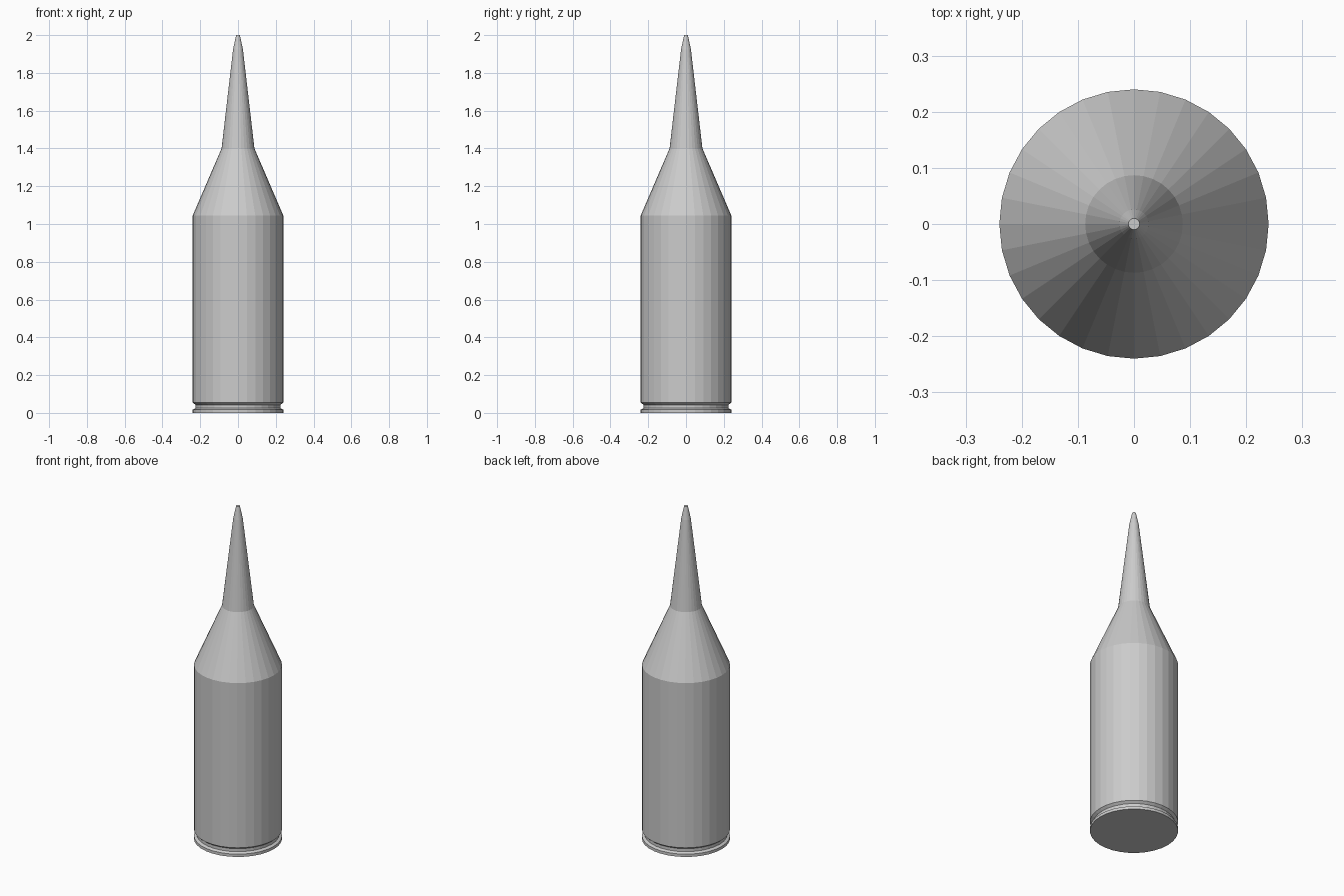
import bpy, bmesh, math

if "Cube" in bpy.data.objects:
    bpy.data.objects.remove(bpy.data.objects["Cube"])

SIDES = 32


def lathe(name, profile, cap_bottom=False, cap_top=False):
    """Revolve (radius, height) points around z with flat facets."""
    bm = bmesh.new()
    rings = []
    for r, z in profile:
        rings.append([bm.verts.new((r * math.cos(2 * math.pi * i / SIDES),
                                    r * math.sin(2 * math.pi * i / SIDES), z))
                      for i in range(SIDES)])
    for low, high in zip(rings, rings[1:]):
        for i in range(SIDES):
            j = (i + 1) % SIDES
            bm.faces.new((low[i], low[j], high[j], high[i]))
    if cap_bottom:
        bm.faces.new(rings[0][::-1])
    if cap_top:
        bm.faces.new(rings[-1])
    mesh = bpy.data.meshes.new(name)
    bm.to_mesh(mesh)
    bm.free()
    obj = bpy.data.objects.new(name, mesh)
    bpy.context.collection.objects.link(obj)
    return obj


# Case: rim, extractor groove, straight body and tapered shoulder
lathe("case", [(0.24, 0), (0.24, 0.017), (0.225, 0.025), (0.225, 0.043),
               (0.24, 0.055), (0.24, 1.045), (0.087, 1.40)], cap_bottom=True)

# Pointed tip with a small flat end
lathe("tip", [(0.087, 1.40), (0.026, 1.925), (0.01, 2.0)], cap_top=True)
